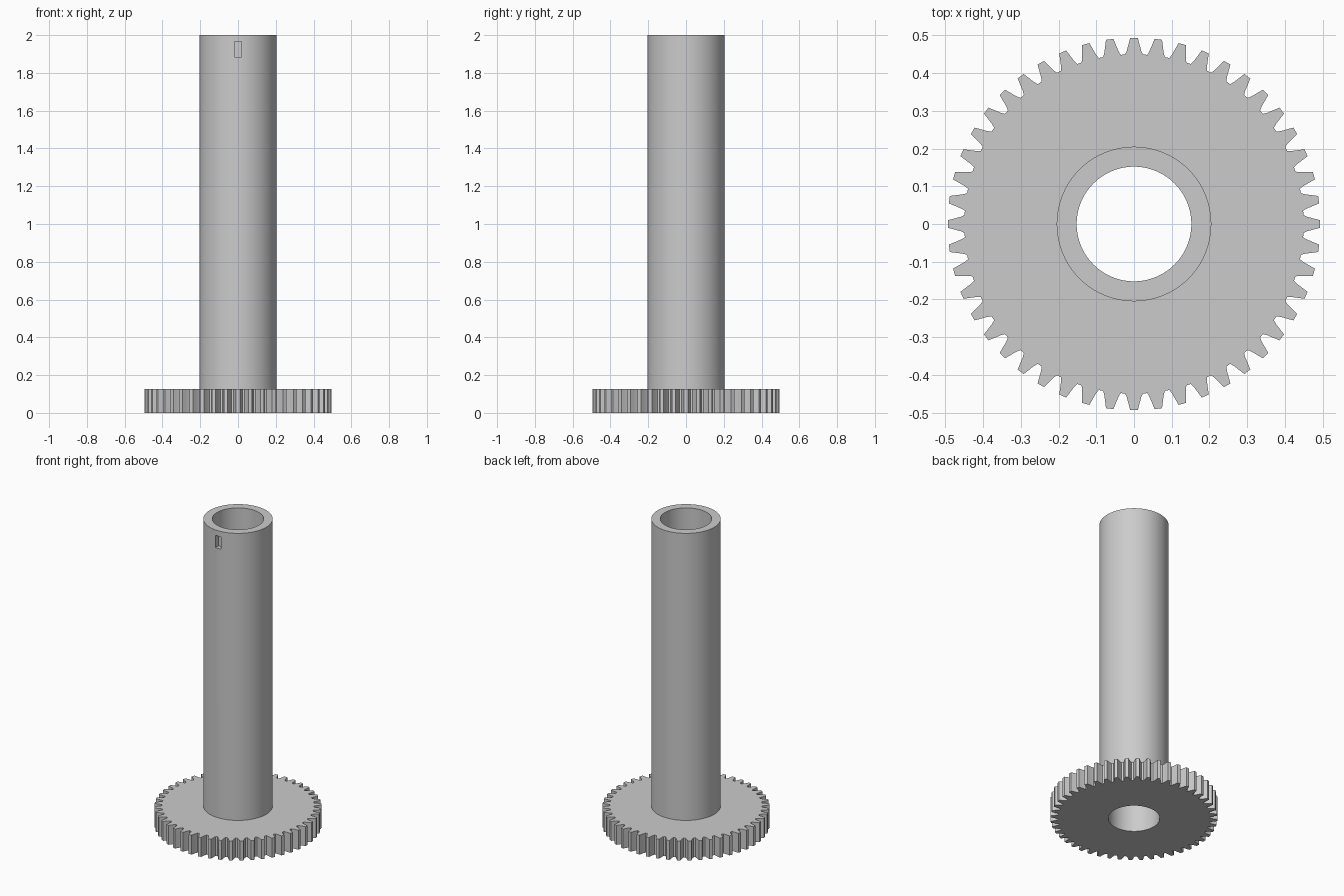
import bpy, bmesh, math

cube = bpy.data.objects.get("Cube")
if cube:
    bpy.data.objects.remove(cube, do_unlink=True)

BORE, TUBE, GEAR_TOP, HEIGHT = 0.152, 0.205, 0.127, 2.0
TEETH, SEGMENTS = 48, 128

grey = bpy.data.materials.new("plain grey")
grey.use_nodes = True
colour = (0.6, 0.6, 0.6, 1)
grey.diffuse_color = colour
grey.node_tree.nodes["Principled BSDF"].inputs["Base Color"].default_value = colour


def circle(radius):
    return [(radius * math.cos(math.tau * i / SEGMENTS),
             radius * math.sin(math.tau * i / SEGMENTS)) for i in range(SEGMENTS)]


def gear_outline():
    # One tooth flank as (half width, radius), mirrored about the tooth centre
    flank = [(0.0235, 0.45), (0.019, 0.46), (0.0145, 0.477), (0.010, 0.494)]
    tooth = [(-w, r) for w, r in flank] + [(w, r) for w, r in reversed(flank)]
    points = []
    for i in range(TEETH):
        for w, r in tooth:
            a = math.tau * i / TEETH + w / r
            points.append((r * math.cos(a), r * math.sin(a)))
    return points


def holed_prism(name, outline, hole, z0, z1):
    """Extrude the area between an outline and a hole."""
    bm = bmesh.new()
    for loop in (outline, hole):
        verts = [bm.verts.new((x, y, z0)) for x, y in loop]
        for i, v in enumerate(verts):
            bm.edges.new((v, verts[i - 1]))
    bmesh.ops.triangle_fill(bm, edges=bm.edges[:], use_beauty=True)
    result = bmesh.ops.extrude_face_region(bm, geom=bm.faces[:], use_keep_orig=True)
    top = [g for g in result["geom"] if isinstance(g, bmesh.types.BMVert)]
    bmesh.ops.translate(bm, verts=top, vec=(0, 0, z1 - z0))
    bmesh.ops.recalc_face_normals(bm, faces=bm.faces[:])
    mesh = bpy.data.meshes.new(name)
    bm.to_mesh(mesh)
    bm.free()
    mesh.materials.append(grey)
    obj = bpy.data.objects.new(name, mesh)
    bpy.context.collection.objects.link(obj)
    return obj


def select_only(obj):
    bpy.ops.object.select_all(action="DESELECT")
    obj.select_set(True)
    bpy.context.view_layer.objects.active = obj


# Toothed wheel and hollow shaft
gear = holed_prism("gear_wheel", gear_outline(), circle(BORE), 0, GEAR_TOP)
shaft = holed_prism("hollow_shaft", circle(TUBE), circle(BORE), GEAR_TOP, HEIGHT)

# Blind key slot near the top of the shaft front
bpy.ops.mesh.primitive_cube_add(size=1, location=(0, -TUBE, 1.925))
cutter = bpy.context.object
cutter.name = "slot_cutter"
cutter.scale = (0.037, 0.06, 0.08)
cutter.hide_render = True
cutter.data.materials.append(grey)
cut = shaft.modifiers.new("key slot", "BOOLEAN")
cut.operation = "DIFFERENCE"
cut.solver = "EXACT"
cut.object = cutter
select_only(shaft)
bpy.ops.object.modifier_apply(modifier=cut.name)
bpy.data.objects.remove(cutter, do_unlink=True)

for obj in (gear, shaft):
    select_only(obj)
    bpy.ops.object.shade_smooth_by_angle(angle=math.radians(20))
